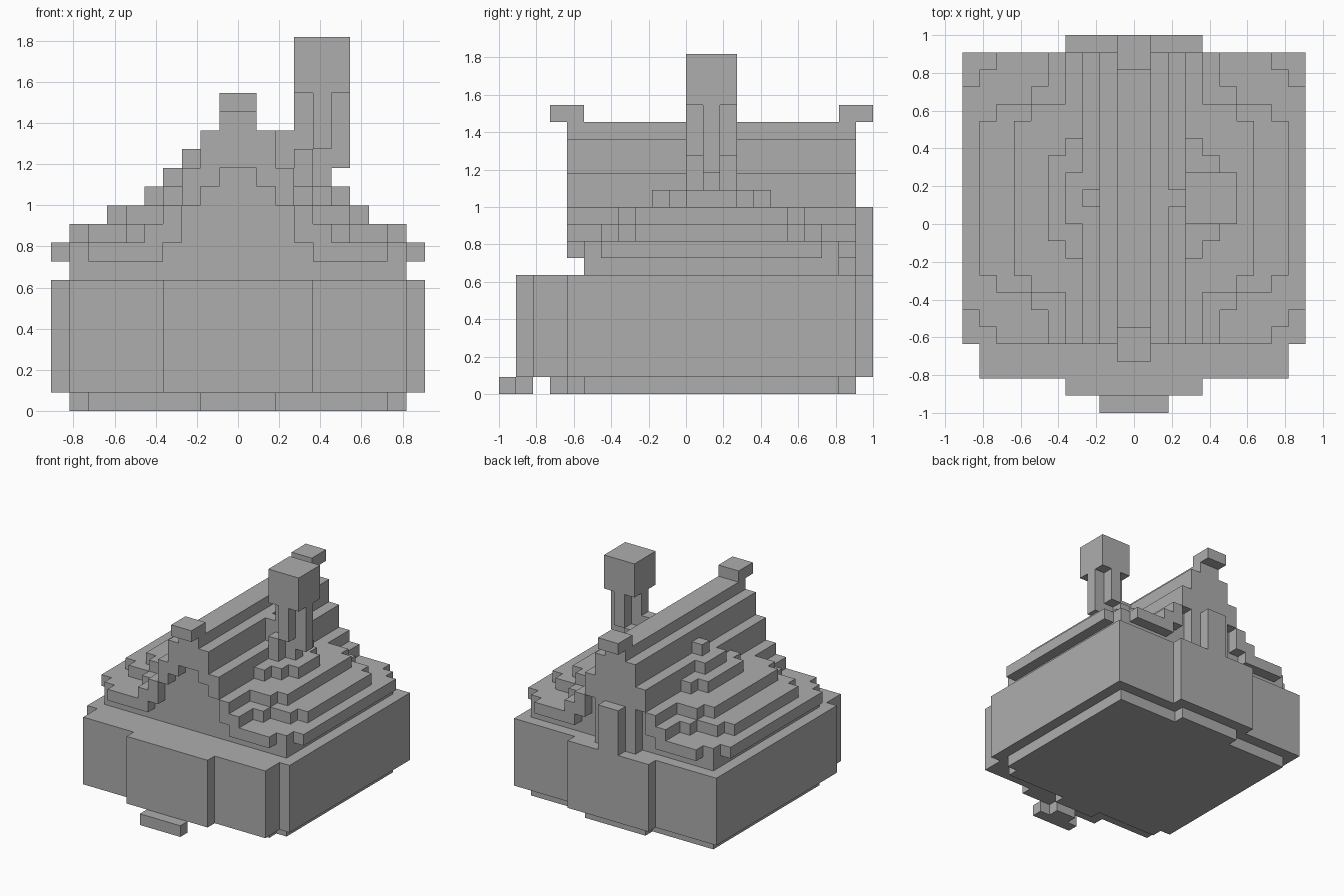
import bpy
import bmesh
from mathutils import Vector

cube = bpy.data.objects.get("Cube")
if cube:
    bpy.data.objects.remove(cube, do_unlink=True)

U = 1 / 11  # size of one block

stone = bpy.data.materials.new("plain_grey")
stone.use_nodes = True
grey = (0.42, 0.42, 0.42, 1)
stone.diffuse_color = grey
stone.node_tree.nodes["Principled BSDF"].inputs["Base Color"].default_value = grey


def part(name, boxes):
    """One object made of block-aligned boxes, each given by its x, y and z ranges."""
    bm = bmesh.new()
    for xs, ys, zs in boxes:
        low, high = Vector((xs[0], ys[0], zs[0])), Vector((xs[1], ys[1], zs[1]))
        made = bmesh.ops.create_cube(bm, size=1)
        for v in made["verts"]:
            v.co = U * ((low + high) / 2 + v.co * (high - low))
    mesh = bpy.data.meshes.new(name)
    bm.to_mesh(mesh)
    bm.free()
    mesh.materials.append(stone)
    obj = bpy.data.objects.new(name, mesh)
    bpy.context.collection.objects.link(obj)
    return obj


def centred(half, ys, zs):
    return (-half, half), ys, zs


def both(xs, ys, zs):
    return [(xs, ys, zs), ((-xs[1], -xs[0]), ys, zs)]


def tier(zs, outline):
    """A layer with stepped corners, from (half width, y range) pairs."""
    return [centred(half, ys, zs) for half, ys in outline]


# Foundation and front step
part("foundation", tier((0, 1), [(9, (-6, 9)), (8, (-7, 9)), (3, (-7, 10)), (2, (-8, 9))]))
part("front_step", [centred(2, (-11, -10), (0, 1)), centred(1, (-10, -9), (0, 1))])

# Walls with bays at the front and back
part("walls", tier((1, 7), [(10, (-7, 10)), (9, (-9, 10)), (4, (-10, 11))]))

# Recessed upper storey and gable body under the roof
inner = (-6, 9)
part("gable_body", [centred(9, inner, (7, 8)), centred(4, inner, (8, 11)),
                    centred(3, inner, (11, 13)), centred(2, inner, (13, 15))])

# Stepped lower roof, widest in the middle of each side
part("roof_eaves", tier((8, 9), [(10, (-5, 8)), (9, inner)]))
part("roof_lower", tier((9, 10), [(9, (-3, 6)), (8, (-4, 7)), (6, (-5, 8)), (5, inner)]))
part("roof_middle", tier((10, 11), [(7, (-3, 6)), (6, (-4, 7)), (4, inner)]))
part("roof_mound", tier((11, 12), [(4, (-2, 5)), (5, (-1, 4))]))

# Overhanging rakes on both gables
rakes = []
for ys in [(-7, -6), (9, 10)]:
    for xs, zs in [((5, 8), (8, 9)), ((4, 5), (8, 10)), ((3, 4), (9, 11)),
                   ((2, 3), (11, 13)), ((1, 2), (12, 15))]:
        rakes += both(xs, ys, zs)
part("roof_rakes", rakes)

# Ridge with raised ends
part("roof_ridge", [centred(1, (-7, 10), (13, 16)),
                    centred(1, (-8, -6), (16, 17)), centred(1, (9, 11), (16, 17))])

# Back pillar against the gable
part("back_pillar", [centred(2, (9, 10), (7, 13)), centred(1, (10, 11), (7, 11))])

# Small blocks on the right roof slope
part("right_roof_blocks", [((-4, -3), (0, 3), (11, 13)), ((-3, -2), (1, 2), (13, 14))])

# Chimney on the left roof slope: stepped foot, cross-shaped neck, wide head
part("chimney_foot", [((3, 6), (0, 3), (11, 12)), ((3, 4), (0, 3), (12, 14)),
                      ((2, 3), (1, 2), (13, 15)), ((4, 5), (1, 2), (12, 14))])
part("chimney_neck", [((3, 5), (1, 2), (14, 17)), ((5, 6), (1, 2), (13, 17)),
                      ((4, 5), (0, 3), (14, 17))])
part("chimney_head", [((3, 6), (0, 3), (17, 20))])
